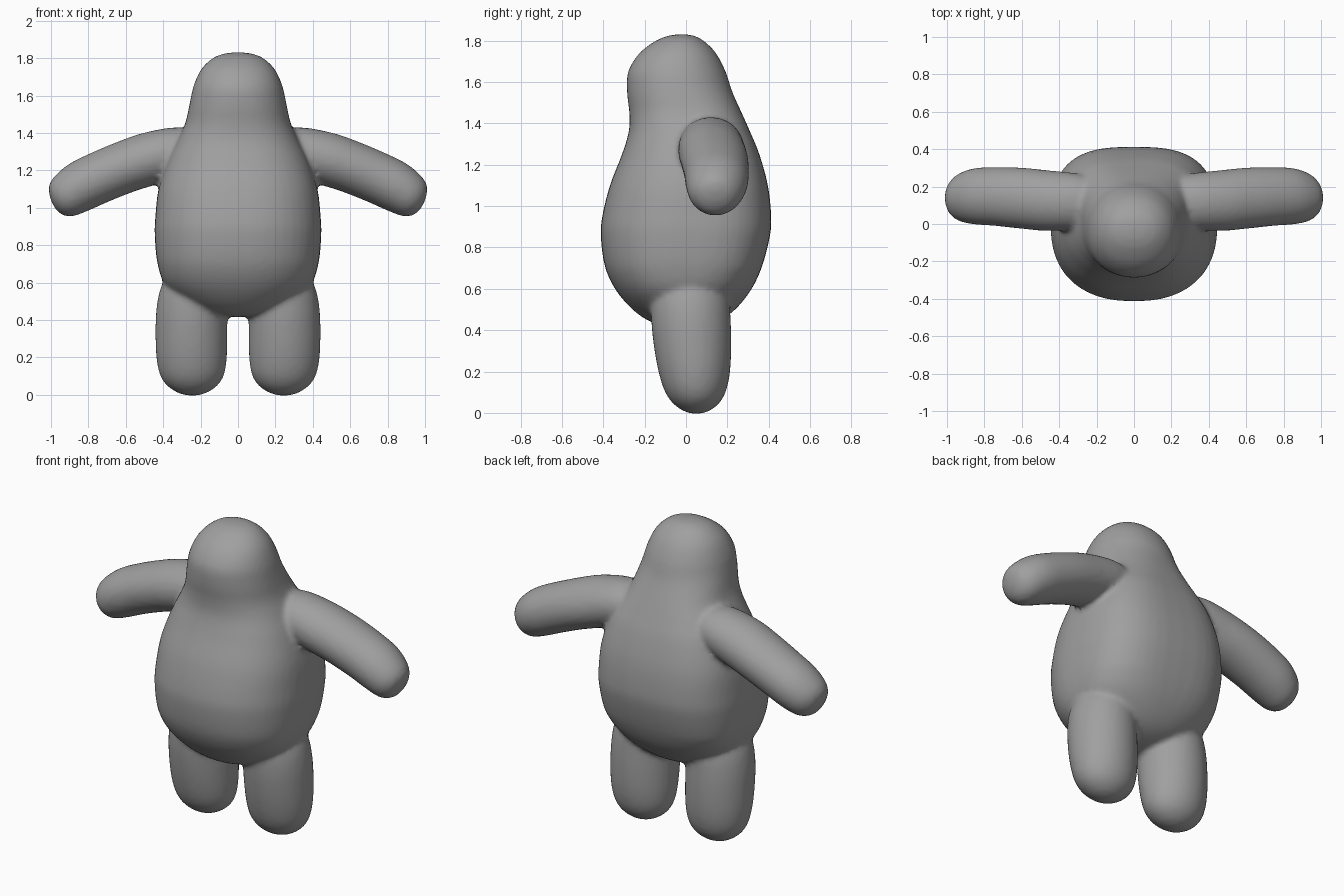
import bpy, bmesh, math
from mathutils import Vector, Matrix

SEG = 48     # sides of every ring
STEPS = 5    # in-between rings per profile section

grey = bpy.data.materials.new("soft grey")
grey.diffuse_color = (0.35, 0.35, 0.35, 1)


def spline(p, n):
    """Smooth curve through the profile points."""
    pts = [Vector(q) for q in p]
    out = []
    for i in range(len(pts) - 1):
        a, b, c, d = pts[max(i - 1, 0)], pts[i], pts[i + 1], pts[min(i + 2, len(pts) - 1)]
        for k in range(n):
            t = k / n
            out.append(0.5 * (2 * b + (c - a) * t + (2 * a - 5 * b + 4 * c - d) * t * t
                              + (3 * b - a - 3 * c + d) * t ** 3))
    return out + [pts[-1]]


def loft(bm, profile, matrix, power=lambda z, back: 2.0):
    """Closed tube along local z. Profile: (z, centre x, centre y, radius x, radius y)."""
    rings = []
    for z, cx, cy, rx, ry in spline(profile, STEPS):
        ring = []
        for i in range(SEG):
            a = 2 * math.pi * i / SEG
            c, s = math.cos(a), math.sin(a)
            e = 2 / power(z, s > 0)
            x = cx + max(rx, 0.004) * math.copysign(abs(c) ** e, c)
            y = cy + max(ry, 0.004) * math.copysign(abs(s) ** e, s)
            ring.append(bm.verts.new(matrix @ Vector((x, y, z))))
        rings.append(ring)
    faces = [bm.faces.new(rings[0][::-1]), bm.faces.new(rings[-1])]
    for r0, r1 in zip(rings, rings[1:]):
        for i in range(SEG):
            j = (i + 1) % SEG
            faces.append(bm.faces.new((r0[i], r0[j], r1[j], r1[i])))
    bmesh.ops.recalc_face_normals(bm, faces=faces)


def torso_power(z, back):
    """Squarer belly and back, rounder head and underside."""
    k = min(max((z - 0.45) / 0.25, 0), 1) * min(max((1.6 - z) / 0.3, 0), 1)
    return 2.1 + k * (0.8 if back else 0.25)


bm = bmesh.new()

# Torso and head: height, half width, front y, back y
torso = [(0.415, 0, -0.02, -0.02), (0.43, 0.14, -0.14, 0.11), (0.48, 0.27, -0.235, 0.215),
         (0.58, 0.385, -0.33, 0.305), (0.70, 0.43, -0.39, 0.365), (0.85, 0.445, -0.412, 0.405),
         (0.95, 0.442, -0.405, 0.412), (1.10, 0.425, -0.368, 0.396), (1.25, 0.378, -0.31, 0.355),
         (1.36, 0.325, -0.277, 0.31), (1.45, 0.283, -0.274, 0.27), (1.55, 0.26, -0.285, 0.225),
         (1.65, 0.238, -0.28, 0.192), (1.74, 0.197, -0.225, 0.145), (1.80, 0.135, -0.145, 0.085),
         (1.825, 0.07, -0.08, 0.035), (1.832, 0, -0.02, -0.02)]
loft(bm, [(z, 0, (f + b) / 2, w, (b - f) / 2) for z, w, f, b in torso], Matrix(), torso_power)

# Legs: height, centre x, centre y, half width, half depth
leg = [(-0.006, 0.245, 0.05, 0, 0), (0.008, 0.245, 0.05, 0.07, 0.06), (0.05, 0.245, 0.048, 0.135, 0.115),
       (0.11, 0.246, 0.045, 0.172, 0.15), (0.20, 0.248, 0.04, 0.188, 0.173),
       (0.32, 0.249, 0.032, 0.192, 0.187), (0.45, 0.247, 0.024, 0.19, 0.192),
       (0.56, 0.235, 0.02, 0.182, 0.186), (0.66, 0.22, 0.02, 0.15, 0.15),
       (0.72, 0.21, 0.02, 0.08, 0.08), (0.74, 0.21, 0.02, 0, 0)]

# Arms: distance from shoulder, offset down, centre y, half height, half depth
arm = [(-0.08, 0.05, 0.12, 0, 0), (-0.06, 0.05, 0.12, 0.05, 0.06), (0.0, 0.04, 0.12, 0.092, 0.11),
       (0.115, 0.017, 0.12, 0.13, 0.148), (0.28, -0.006, 0.125, 0.143, 0.162),
       (0.43, -0.018, 0.138, 0.14, 0.163), (0.58, -0.02, 0.147, 0.138, 0.157),
       (0.70, -0.015, 0.148, 0.135, 0.15), (0.79, -0.004, 0.143, 0.119, 0.128),
       (0.84, -0.002, 0.14, 0.088, 0.09), (0.86, 0.0, 0.14, 0.045, 0.045), (0.866, 0, 0.14, 0, 0)]
shoulder = Matrix.Translation((0.2, 0, 1.37)) @ Matrix.Rotation(math.radians(113), 4, 'Y')

for side in (1, -1):
    mirror = Matrix.Diagonal((side, 1, 1, 1))
    loft(bm, leg, mirror)
    loft(bm, arm, mirror @ shoulder)

mesh = bpy.data.meshes.new("figure_body")
bm.to_mesh(mesh)
bm.free()
mesh.materials.append(grey)
body = bpy.data.objects.new("figure_body", mesh)
bpy.context.collection.objects.link(body)

# Fuse torso, arms and legs into one soft skin
fuse = body.modifiers.new("fuse", 'REMESH')
fuse.mode = 'VOXEL'
fuse.voxel_size = 0.016
fuse.use_smooth_shade = True
soften = body.modifiers.new("soften", 'SMOOTH')
soften.factor = 0.5
soften.iterations = 4
